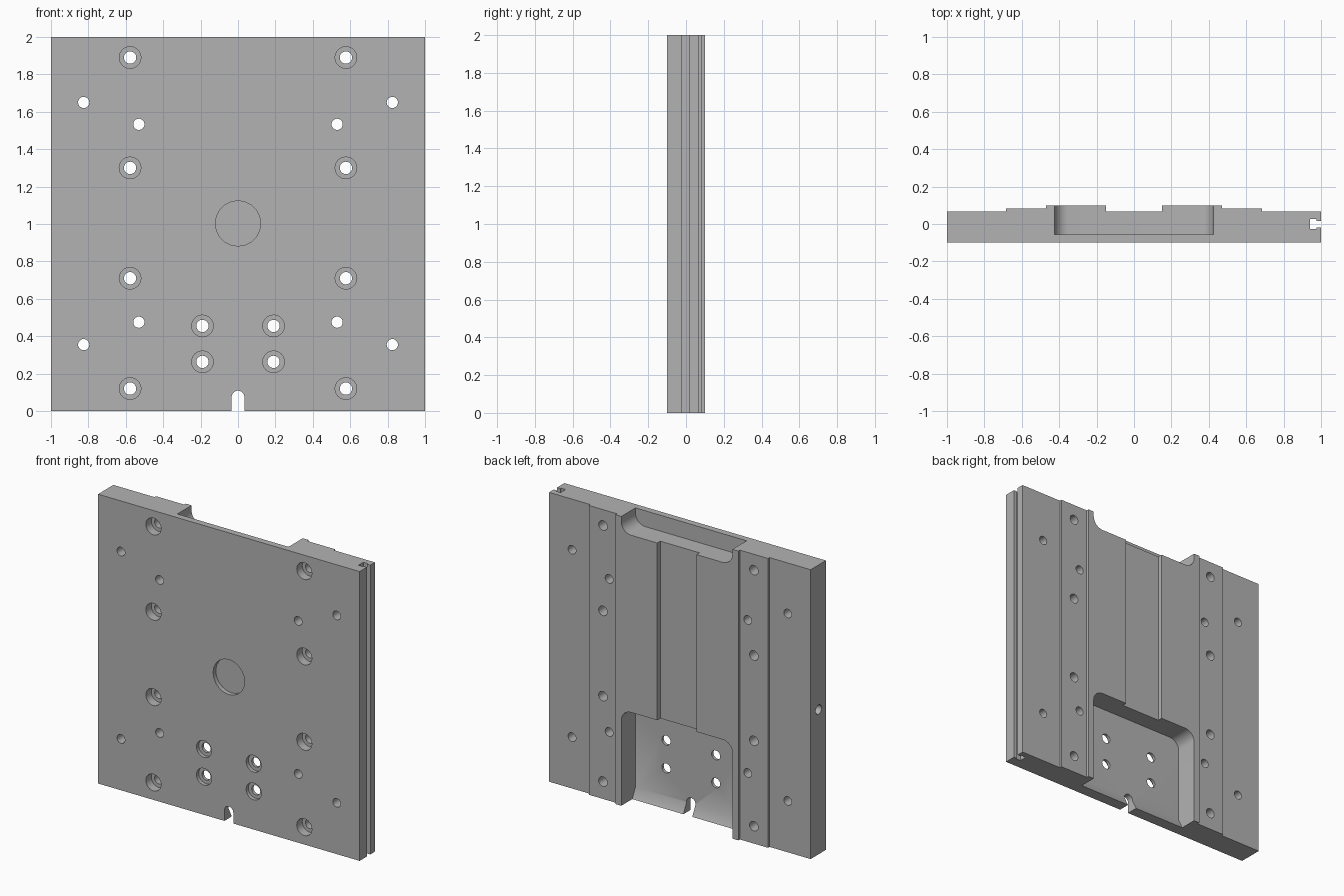
import bpy, bmesh
from math import sin, cos, pi
from mathutils import Vector

cube = bpy.data.objects.get("Cube")
if cube:
    bpy.data.objects.remove(cube, do_unlink=True)

FRONT, BACK, FLOOR = -0.1, 0.1, -0.055

steel = bpy.data.materials.new("machined_grey")
steel.use_nodes = True
grey = (0.45, 0.45, 0.45, 1)
steel.diffuse_color = grey
steel.node_tree.nodes["Principled BSDF"].inputs["Base Color"].default_value = grey

PLACE = {
    "x": lambda u, v, d: (d, u, v),
    "y": lambda u, v, d: (u, d, v),
    "z": lambda u, v, d: (u, v, d),
}


def add_prism(bm, outline, axis, start, end):
    """Extrude a 2D outline along an axis."""
    put = PLACE[axis]
    face = bm.faces.new([bm.verts.new(put(u, v, start)) for u, v in outline])
    out = bmesh.ops.extrude_face_region(bm, geom=[face])
    shift = Vector(put(0, 0, end - start))
    for v in out["geom"]:
        if isinstance(v, bmesh.types.BMVert):
            v.co += shift


def arc(cu, cv, r, a0, a1, n):
    return [(cu + r * cos(a0 + (a1 - a0) * i / n),
             cv + r * sin(a0 + (a1 - a0) * i / n)) for i in range(n + 1)]


def circle(cu, cv, r, n=24):
    return arc(cu, cv, r, 0, 2 * pi, n)[:-1]


def finish(bm, name):
    bmesh.ops.recalc_face_normals(bm, faces=bm.faces)
    mesh = bpy.data.meshes.new(name)
    bm.to_mesh(mesh)
    bm.free()
    ob = bpy.data.objects.new(name, mesh)
    bpy.context.collection.objects.link(ob)
    mesh.materials.append(steel)
    return ob


def cut(target, bm):
    """Subtract a mesh from the target and discard the cutter."""
    cutter = finish(bm, "cutter")
    cutter.hide_render = True
    mod = target.modifiers.new("cut", "BOOLEAN")
    mod.operation, mod.solver, mod.object = "DIFFERENCE", "EXACT", cutter
    bpy.context.view_layer.objects.active = target
    bpy.ops.object.modifier_apply(modifier=mod.name)
    bpy.data.objects.remove(cutter, do_unlink=True)


def cut_holes(target, centres, r, start, end, n=24):
    bm = bmesh.new()
    for x, z in centres:
        add_prism(bm, circle(x, z, r, n), "y", start, end)
    cut(target, bm)


def mirrored(points):
    return [(s * x, z) for x, z in points for s in (-1, 1)]


# Plate: stepped back, T-slot along the left edge
half = [(0.15, 0.067), (0.15, BACK), (0.47, BACK), (0.47, 0.083),
        (0.685, 0.083), (0.685, 0.067), (1, 0.067)]
slot = [(1, 0.017), (0.975, 0.017), (0.975, 0.027), (0.94, 0.027),
        (0.94, -0.027), (0.975, -0.027), (0.975, -0.02), (1, -0.02)]
outline = ([(-x, y) for x, y in reversed(half)] + half + slot
           + [(1, FRONT), (-1, FRONT)])
bm = bmesh.new()
add_prism(bm, outline, "z", 0, 2)
plate = finish(bm, "mounting_plate")

# Upper pocket, open at the top
W, R = 0.425, 0.075
bm = bmesh.new()
z = 1.89
add_prism(bm, arc(-W + R, z + R, R, pi, 1.5 * pi, 8)
          + arc(W - R, z + R, R, 1.5 * pi, 2 * pi, 8)
          + [(W, 2.2), (-W, 2.2)], "y", FLOOR, 0.2)
cut(plate, bm)

# Lower pocket, its floor ramping outward at the bottom edge
bm = bmesh.new()
z = 0.665
add_prism(bm, arc(W - R, z - R, R, 0, pi / 2, 8)
          + arc(-W + R, z - R, R, pi / 2, pi, 8)
          + [(-W, -0.07), (W, -0.07)], "y", FLOOR, 0.2)
bmesh.ops.bisect_plane(bm, geom=bm.verts[:] + bm.edges[:] + bm.faces[:],
                       plane_co=(0, 0, 0.07), plane_no=(0, 0, 1))
for v in bm.verts:
    if v.co.z < 0 and v.co.y < 0:
        v.co.y = 0.015
cut(plate, bm)

# Rail bolts and pocket bolts, counterbored from the front
rail_bolts = mirrored([(0.577, z) for z in (0.12, 0.71, 1.3, 1.89)])
pocket_bolts = mirrored([(0.19, z) for z in (0.263, 0.455)])
cut_holes(plate, rail_bolts, 0.058, -0.2, -0.04)
cut_holes(plate, pocket_bolts, 0.058, -0.2, -0.075)
cut_holes(plate, rail_bolts + pocket_bolts, 0.033, -0.3, 0.3)

# Plain through holes
plain = mirrored([(0.825, 0.355), (0.825, 1.65), (0.53, 0.475), (0.53, 1.533)])
cut_holes(plate, plain, 0.03, -0.3, 0.3)

# Shallow round recess in the front
cut_holes(plate, [(0, 1.003)], 0.121, -0.2, -0.07, 20)

# Round-topped notch in the bottom edge
bm = bmesh.new()
add_prism(bm, arc(0, 0.075, 0.034, 0, pi, 12)
          + [(-0.034, -0.1), (0.034, -0.1)], "y", -0.3, 0.3)
cut(plate, bm)

# Blind hole in the right edge
bm = bmesh.new()
add_prism(bm, circle(-0.02, 1, 0.032), "x", -1.2, -0.8)
cut(plate, bm)

# Smooth the bores, keep machined edges crisp
bpy.ops.object.select_all(action="DESELECT")
plate.select_set(True)
bpy.context.view_layer.objects.active = plate
bpy.ops.object.shade_smooth_by_angle(angle=pi / 6)
